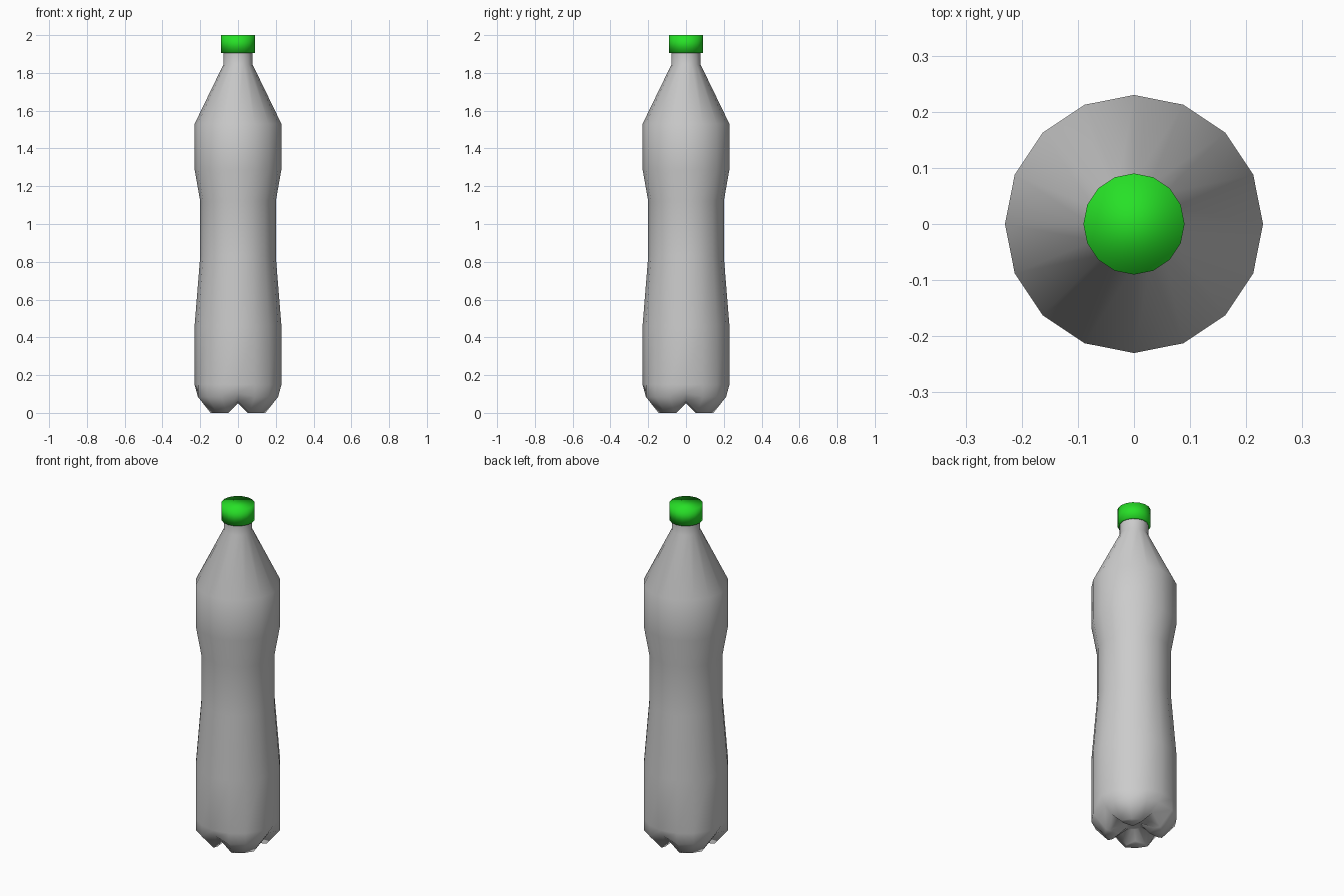
import bpy, math

if "Cube" in bpy.data.objects:
    bpy.data.objects.remove(bpy.data.objects["Cube"])

N = 16


def lathe(name, rings, cap_start, cap_end):
    """Skin rings of 16 points. A ring is (r, z), or a list of three (r, z)
    for points on the grooves, on the foot edges and on the foot middles."""
    verts, faces = [], []
    for ring in rings:
        for i in range(N):
            if isinstance(ring, list):
                r, z = ring[[0, 1, 2, 1][i % 4]]
            else:
                r, z = ring
            a = 2 * math.pi * i / N
            verts.append((r * math.cos(a), r * math.sin(a), z))
    for k in range(len(rings) - 1):
        for i in range(N):
            j = (i + 1) % N
            faces.append((k * N + i, k * N + j, (k + 1) * N + j, (k + 1) * N + i))
    if cap_start:
        faces.append(tuple(reversed(range(N))))
    if cap_end:
        faces.append(tuple(range((len(rings) - 1) * N, len(rings) * N)))
    mesh = bpy.data.meshes.new(name)
    mesh.from_pydata(verts, [], faces)
    mesh.shade_smooth()
    obj = bpy.data.objects.new(name, mesh)
    bpy.context.collection.objects.link(obj)
    return obj


# Bottle body: four-footed base, waisted side, shoulder and neck
lathe("bottle_body", [
    (0.04, 0.05),
    [(0.10, 0.05), (0.13, 0.0), (0.08, 0.0)],
    [(0.157, 0.06), (0.157, 0.0), (0.157, 0.0)],
    [(0.205, 0.105), (0.23, 0.085), (0.23, 0.085)],
    (0.23, 0.15),
    (0.23, 0.46),
    (0.20, 0.83),
    (0.20, 1.12),
    (0.23, 1.29),
    (0.23, 1.53),
    (0.077, 1.845),
    (0.077, 1.91),
], True, False)

# Screw cap with a lip that meets the neck
cap = lathe("screw_cap", [(0.075, 1.905), (0.09, 1.905), (0.09, 2.0)], False, True)
green = bpy.data.materials.new("cap_green")
green.diffuse_color = (0.02, 0.75, 0.02, 1)
green.use_nodes = True
green.node_tree.nodes["Principled BSDF"].inputs["Base Color"].default_value = green.diffuse_color
cap.data.materials.append(green)
